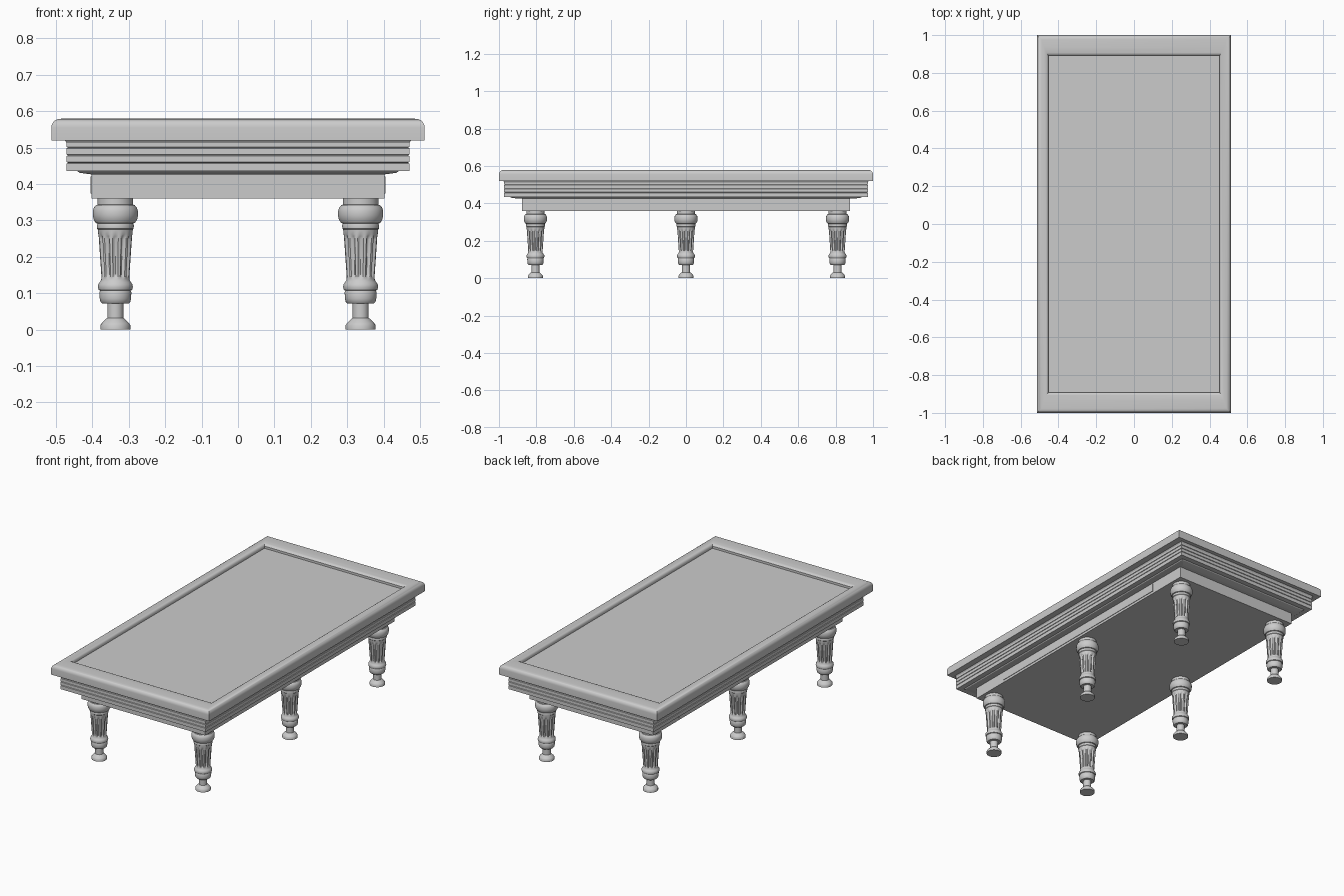
import bpy, bmesh, math

if "Cube" in bpy.data.objects:
    bpy.data.objects.remove(bpy.data.objects["Cube"])


def make_object(name, rings, smooth=True, loc=(0, 0, 0)):
    """Skin a stack of closed rings and cap both ends."""
    bm = bmesh.new()
    vs = [[bm.verts.new(p) for p in ring] for ring in rings]
    n = len(vs[0])
    for a, b in zip(vs, vs[1:]):
        for i in range(n):
            j = (i + 1) % n
            bm.faces.new((a[i], a[j], b[j], b[i]))
    bm.faces.new(vs[0][::-1])
    bm.faces.new(vs[-1])
    bmesh.ops.recalc_face_normals(bm, faces=bm.faces)
    me = bpy.data.meshes.new(name)
    bm.to_mesh(me)
    bm.free()
    ob = bpy.data.objects.new(name, me)
    ob.location = loc
    bpy.context.collection.objects.link(ob)
    if smooth:
        bpy.ops.object.select_all(action='DESELECT')
        bpy.context.view_layer.objects.active = ob
        ob.select_set(True)
        bpy.ops.object.shade_smooth_by_angle(angle=math.radians(35))
    return ob


def rect(hx, hy, z):
    return [(-hx, -hy, z), (hx, -hy, z), (hx, hy, z), (-hx, hy, z)]


# Top rail with rounded outer edge, inner cushion lip and the sunken bed
HX, HY = 0.513, 1.0
rail = [(0.46, 0.96, 0.52), (HX, HY, 0.52), (HX, HY, 0.555)]
R = 0.024
for k in range(1, 7):
    a = math.radians(15 * k)
    d = R * (1 - math.cos(a))
    rail.append((HX - d, HY - d, 0.555 + R * math.sin(a)))
rail += [(0.476, 0.935, 0.580), (0.464, 0.907, 0.578), (0.457, 0.897, 0.573),
         (0.453, 0.892, 0.567), (0.453, 0.892, 0.554)]
make_object("top_rail_and_bed", [rect(*p) for p in rail])

# Cabinet with horizontal grooves and stepped mouldings above and below
cab = [(-0.071, 0.426), (-0.055, 0.428), (-0.035, 0.431), (-0.03, 0.435), (0, 0.435)]
for z in (0.458, 0.479, 0.500):
    cab += [(0, z - 0.002), (-0.004, z), (0, z + 0.002)]
cab += [(0, 0.513), (0.002, 0.516), (0.006, 0.521)]
make_object("cabinet", [rect(0.471 + d, 0.972 + d, z) for d, z in cab], smooth=False)

# Lower apron and long side panels
make_object("apron", [rect(0.402, 0.878, 0.36), rect(0.402, 0.878, 0.43)], smooth=False)
for side, s in (("left", -1), ("right", 1)):
    make_object(side + "_side_panel",
                [rect(0.01, 0.642, 0.374), rect(0.01, 0.642, 0.42)],
                smooth=False, loc=(s * 0.395, 0, 0))

# Turned legs: (radius, height, flute depth)
LEG = [(0.041, 0, 0), (0.041, 0.012, 0), (0.037, 0.018, 0), (0.025, 0.030, 0),
       (0.022, 0.032, 0), (0.022, 0.071, 0), (0.036, 0.071, 0), (0.041, 0.076, 0),
       (0.043, 0.085, 0), (0.044, 0.103, 0), (0.042, 0.107, 0), (0.046, 0.109, 0),
       (0.048, 0.116, 0), (0.047, 0.124, 0), (0.043, 0.130, 0), (0.039, 0.136, 0),
       (0.0385, 0.142, 0), (0.039, 0.146, 0.004), (0.0395, 0.154, 0.007),
       (0.046, 0.248, 0.007), (0.0465, 0.256, 0.004), (0.047, 0.262, 0),
       (0.048, 0.275, 0), (0.050, 0.277, 0), (0.051, 0.286, 0), (0.049, 0.291, 0),
       (0.054, 0.293, 0), (0.060, 0.303, 0), (0.062, 0.314, 0), (0.062, 0.326, 0),
       (0.059, 0.335, 0), (0.053, 0.342, 0), (0.049, 0.343, 0), (0.049, 0.362, 0)]
FLUTE = (0, 0.75, 1, 0.75, 0, 0)
N = 72


def leg_ring(r, z, depth):
    ring = []
    for i in range(N):
        a = 2 * math.pi * (i - 2) / N
        q = r - depth * FLUTE[i % 6]
        ring.append((q * math.cos(a), q * math.sin(a), z))
    return ring


for row, y in (("front", -0.805), ("middle", 0), ("back", 0.81)):
    for side, x in (("left", -0.337), ("right", 0.337)):
        make_object(f"{row}_{side}_leg", [leg_ring(*p) for p in LEG], loc=(x, y, 0))
